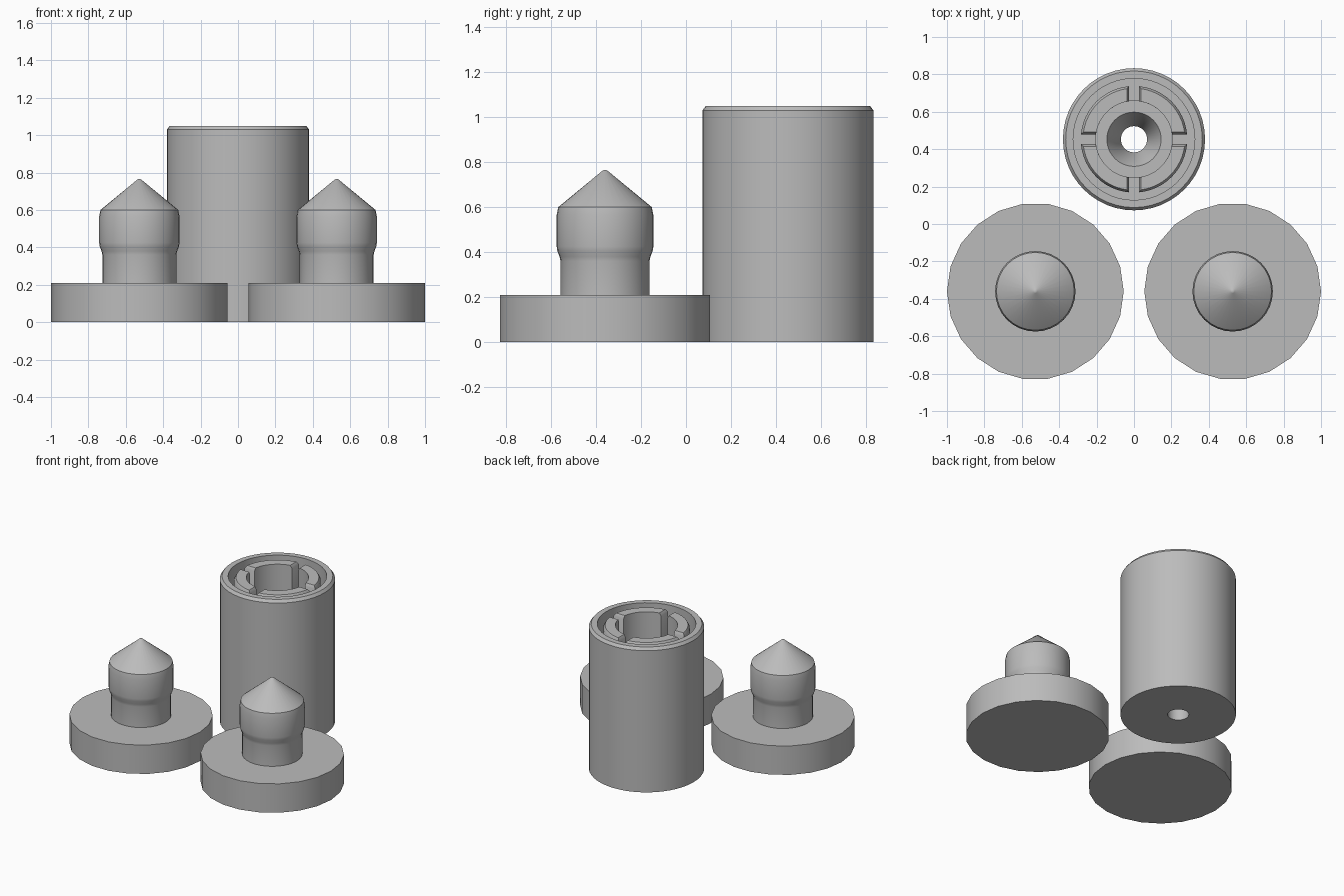
import bpy, bmesh, math

if "Cube" in bpy.data.objects:
    bpy.data.objects.remove(bpy.data.objects["Cube"])

grey = bpy.data.materials.new("light grey plastic")
grey.diffuse_color = (0.5, 0.5, 0.5, 1)
grey.use_nodes = True
grey.node_tree.nodes["Principled BSDF"].inputs["Base Color"].default_value = grey.diffuse_color


def finish(bm, name, loc, angle=35):
    bmesh.ops.remove_doubles(bm, verts=bm.verts, dist=1e-5)
    bmesh.ops.recalc_face_normals(bm, faces=bm.faces)
    mesh = bpy.data.meshes.new(name)
    bm.to_mesh(mesh)
    bm.free()
    mesh.materials.append(grey)
    ob = bpy.data.objects.new(name, mesh)
    bpy.context.collection.objects.link(ob)
    ob.location = loc
    bpy.ops.object.select_all(action='DESELECT')
    ob.select_set(True)
    bpy.context.view_layer.objects.active = ob
    bpy.ops.object.shade_smooth_by_angle(angle=math.radians(angle))
    return ob


def loft(bm, rings, closed=False):
    """Join rings of points, each with the same count, by quads."""
    loops = [[bm.verts.new(p) for p in ring] for ring in rings]
    n = len(loops[0])
    pairs = list(zip(loops, loops[1:]))
    if closed:
        pairs.append((loops[-1], loops[0]))
    for a, b in pairs:
        for i in range(n):
            j = (i + 1) % n
            bm.faces.new((a[i], a[j], b[j], b[i]))
    if not closed:
        bm.faces.new(loops[0])
        bm.faces.new(loops[-1])


def lathe(name, profile, sides, loc, closed=False):
    bm = bmesh.new()
    rings = [[(r * math.cos(2 * math.pi * i / sides),
               r * math.sin(2 * math.pi * i / sides), z) for i in range(sides)]
             for r, z in profile]
    loft(bm, rings, closed)
    return finish(bm, name, loc)


# Two pins: a wide flange with a snap plug and pointed tip
FLANGE = [(0.4725, 0), (0.4725, 0.21)]
PLUG = [(0.198, 0.205), (0.198, 0.36), (0.202, 0.38), (0.212, 0.405),
        (0.215, 0.425), (0.215, 0.565), (0.208, 0.6), (0.01, 0.763), (0.004, 0.765)]
for side, x in (("left", -0.5275), ("right", 0.5275)):
    lathe(side + "_flange", FLANGE, 22, (x, -0.36, 0))
    lathe(side + "_plug", PLUG, 32, (x, -0.36, 0))

# Hollow socket: chamfered rim, ring groove, bore, funnel and through hole
CENTRE = (0, 0.453, 0)
SOCKET = [(0.07, 0), (0.38, 0), (0.38, 1.03), (0.365, 1.05), (0.325, 1.05),
          (0.325, 0.6), (0.205, 0.6), (0.205, 0.45), (0.145, 0.45), (0.07, 0.32)]
lathe("socket", SOCKET, 48, CENTRE, closed=True)


# Four spring fingers standing in the socket, with parallel gaps between them
def finger_outline(quarter, inset, z, steps=12):
    gap = 0.026 + inset
    pts = []
    for r, order in ((0.285 - inset, range(steps + 1)),
                     (0.205, range(steps, -1, -1))):
        start = math.asin(gap / r)
        span = math.pi / 2 - 2 * start
        for i in order:
            a = quarter * math.pi / 2 + start + span * i / steps
            pts.append((r * math.cos(a), r * math.sin(a), z))
    return pts


for q in range(4):
    bm = bmesh.new()
    loft(bm, [finger_outline(q, 0, 0.59), finger_outline(q, 0, 1.02),
              finger_outline(q, 0.012, 1.04)])
    finish(bm, f"spring_finger_{q + 1}", CENTRE)
